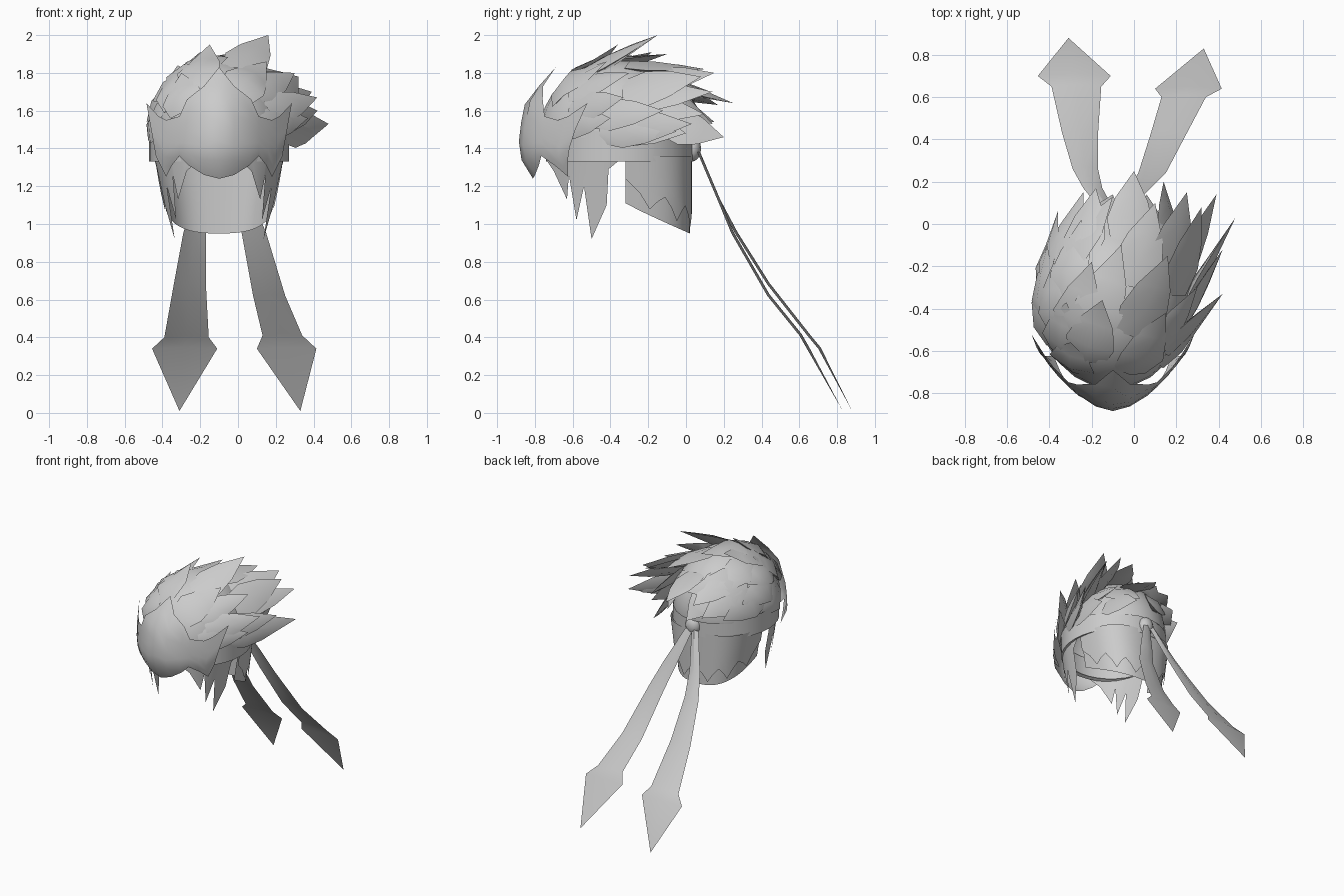
import bpy, bmesh, math
from mathutils import Vector

cube = bpy.data.objects.get("Cube")
if cube:
    bpy.data.objects.remove(cube)

grey = bpy.data.materials.new("plain_grey")
grey.use_nodes = True
grey.diffuse_color = (0.6, 0.6, 0.6, 1)
grey.node_tree.nodes["Principled BSDF"].inputs["Base Color"].default_value = (0.6, 0.6, 0.6, 1)

MID_X = -0.1
CENTRE = Vector((MID_X, -0.36, 1.46))
RADII = Vector((0.36, 0.42, 0.41))


def finish(name, bm, angle=40, normals=True):
    if normals:
        bmesh.ops.recalc_face_normals(bm, faces=bm.faces)
    mesh = bpy.data.meshes.new(name)
    bm.to_mesh(mesh)
    bm.free()
    obj = bpy.data.objects.new(name, mesh)
    bpy.context.collection.objects.link(obj)
    mesh.materials.append(grey)
    bpy.ops.object.select_all(action='DESELECT')
    obj.select_set(True)
    bpy.context.view_layer.objects.active = obj
    bpy.ops.object.shade_smooth_by_angle(angle=math.radians(angle))
    return obj


def loft(bm, rows, closed=False):
    """Join rows of points with quads."""
    grid = [[bm.verts.new(p) for p in row] for row in rows]
    for a, b in zip(grid, grid[1:]):
        n = len(a)
        for i in range(n if closed else n - 1):
            j = (i + 1) % n
            bm.faces.new((a[i], a[j], b[j], b[i]))
    return grid


def on_dome(p, scale=1.0):
    d = p - CENTRE
    r = Vector([d[i] / RADII[i] for i in range(3)]).length
    return CENTRE + d * (scale / r), r


# Scalp under the spikes
bm = bmesh.new()
bmesh.ops.create_uvsphere(bm, u_segments=24, v_segments=16, radius=1)
for v in bm.verts:
    v.co = CENTRE + Vector([v.co[i] * RADII[i] for i in range(3)])
bmesh.ops.bisect_plane(bm, geom=bm.verts[:] + bm.edges[:] + bm.faces[:],
                       plane_co=(0, 0, 1.45), plane_no=(0, 0, -1), clear_outer=True)
finish("hair_cap", bm)


# Swept hair spikes: flattened blades that leave the scalp and end at a tip
def spike(bm, tip, width, sweep):
    tip = Vector(tip)
    start = tip - sweep
    start.z = max(start.z, 1.5)
    base, _ = on_dome(start, 0.97)
    along = (tip - base).normalized()
    rows = []
    for t, w in ((0, 0.75), (0.3, 1.0), (0.6, 0.72)):
        p = base.lerp(tip, t)
        q, r = on_dome(p, 1.02)
        if r < 1.02 and t > 0:
            p = q
        out = (p - CENTRE).normalized()
        side = along.cross(out).normalized() * width * w
        thick = out * 0.03 * w
        rows.append([p - side, p + thick, p + side, p - thick * 1.6])
    grid = loft(bm, rows, closed=True)
    end = bm.verts.new(tip)
    last = grid[-1]
    for i in range(4):
        bm.faces.new((last[i], last[(i + 1) % 4], end))


crown_tips = [(.16, -.15, 2), (-.15, -.36, 1.95), (.15, -.42, 1.86), (-.32, -.37, 1.84),
              (-.3, -.56, 1.8), (-.06, -.1, 1.9), (-.2, -.18, 1.91), (.1, .1, 1.82),
              (.25, .15, 1.8), (.32, .08, 1.78), (-.1, .13, 1.7)]
side_tips = [(.39, .14, 1.7), (.42, -.33, 1.67), (.42, -.12, 1.6), (.48, .03, 1.53),
             (.37, -.4, 1.56), (.43, -.05, 1.49), (.3, -.3, 1.8), (.24, .1, 1.58)]
back_tips = [(0, .25, 1.64), (.14, .2, 1.46), (-.24, .15, 1.54), (-.36, .06, 1.52),
             (-.1, .14, 1.48), (-.41, -.1, 1.6), (-.38, -.18, 1.72), (-.44, -.24, 1.5),
             (.06, .14, 1.53), (-.25, .02, 1.7), (.3, .0, 1.48), (-.18, .17, 1.63)]
for name, tips, width, sweep in (
        ("crown_spikes", crown_tips, 0.12, Vector((0.14, 0.42, 0.1))),
        ("side_spikes", side_tips, 0.09, Vector((0.13, 0.42, 0.0))),
        ("back_spikes", back_tips, 0.11, Vector((0.04, 0.38, -0.06)))):
    bm = bmesh.new()
    for tip in tips:
        spike(bm, tip, width, sweep)
    finish(name, bm, 50)

# Headband ring
bm = bmesh.new()
rows = []
for z, grow in ((1.47, -0.02), (1.485, 0.0), (1.33, 0.0), (1.34, -0.025)):
    row = []
    for i in range(32):
        a = math.tau * i / 32
        tilt = 0.02 * math.sin(a) if z > 1.4 else 0
        row.append((MID_X + (0.37 + grow) * math.cos(a),
                    -0.35 + (0.39 + grow) * math.sin(a), z - tilt))
    rows.append(row)
loft(bm, rows, closed=True)
finish("headband", bm)

# Knot at the back of the headband
bm = bmesh.new()
bmesh.ops.create_uvsphere(bm, u_segments=12, v_segments=8, radius=1)
for v in bm.verts:
    v.co = Vector((MID_X + 0.015 + v.co.x * 0.06, 0.03 + v.co.y * 0.05, 1.4 + v.co.z * 0.07))
finish("knot", bm)

# Trailing ribbons: left edge, right edge, y and z at each station
right_ribbon = [(-.15, -.09, .06, 1.38), (-.24, -.15, .17, 1.12), (-.29, -.17, .26, .95),
                (-.34, -.17, .43, .68), (-.39, -.155, .65, .4), (-.455, -.11, .7, .34)]
left_ribbon = [(-.1, -.04, .06, 1.38), (-.03, .08, .17, 1.12), (.02, .15, .24, .95),
               (.08, .25, .43, .62), (.13, .34, .6, .41), (.1, .415, .64, .34)]
for name, stations, tip in (("right_ribbon", right_ribbon, (-.31, .88, .01)),
                            ("left_ribbon", left_ribbon, (.33, .83, .01))):
    bm = bmesh.new()
    rows = [[(a, y, z), ((a + b) / 2, y + 0.012, z + 0.008), (b, y, z)]
            for a, b, y, z in stations]
    last = loft(bm, rows)[-1]
    end = bm.verts.new(tip)
    for i in range(2):
        bm.faces.new((last[i], last[i + 1], end))
    finish(name, bm)

# Nape hair: a tapering wall round the back, with a jagged outer layer
for name, grow, jagged in (("nape_inner", 0.0, False), ("nape_outer", 0.012, True)):
    bm = bmesh.new()
    count = 24
    columns = []
    for i in range(count + 1):
        a = math.pi * i / count
        low = 1.11 - 0.16 * math.sin(a) ** 0.7
        if jagged:
            low += 0.03 + (0.1 if i % 4 == 0 else 0.06 if i % 2 else 0.0)
        column = []
        for k in range(4):
            z = 1.36 + (low - 1.36) * k / 3
            taper = 1 - 0.5 * (1.36 - z)
            c, s = math.cos(a), math.sin(a)
            x = math.copysign(abs(c) ** 0.75, c) * (0.33 * taper + grow)
            column.append((MID_X + x, -0.32 + (0.34 + grow) * s ** 0.75, z))
        columns.append(column)
    loft(bm, columns)
    finish(name, bm)

# Side locks hanging in front of the ears
fringe = [(-.74, 1.34), (-.7, 1.28), (-.63, 1.13), (-.62, 1.26), (-.58, 1.02), (-.54, 1.2),
          (-.5, .92), (-.42, 1.1), (-.41, 1.29), (-.35, 1.34)]
for name, sign in (("left_lock", 1), ("right_lock", -1)):
    bm = bmesh.new()
    columns = []
    for y, low in fringe:
        wide = 0.355 * math.sqrt(max(0.03, 1 - ((y + 0.35) / 0.41) ** 2))
        column = []
        for k in range(4):
            z = 1.4 + (low - 1.4) * k / 3
            column.append((MID_X + sign * wide * (1 - 0.6 * (1.4 - z)), y, z))
        columns.append(column)
    loft(bm, columns)
    finish(name, bm)

# Ridged front plate with winged corners, mirrored about its ridge
ridge = [(1.24, -.81), (1.37, -.89), (1.5, -.88), (1.65, -.85), (1.83, -.69)]


def ridge_y(z):
    for (z0, y0), (z1, y1) in zip(ridge, ridge[1:]):
        if z <= z1:
            return y0 + (y1 - y0) * (z - z0) / (z1 - z0)
    return ridge[-1][1]


top_edge = [(0, 1.83), (.08, 1.73), (.17, 1.66), (.21, 1.57), (.28, 1.55), (.32, 1.57), (.385, 1.64)]
low_edge = [(0, 1.24), (.08, 1.26), (.16, 1.31), (.21, 1.36), (.25, 1.31), (.28, 1.25), (.335, 1.36)]
bm = bmesh.new()
half = []
for (xt, zt), (xb, zb) in zip(top_edge, low_edge):
    column = []
    for k in range(7):
        t = k / 6
        x, z = xt + (xb - xt) * t, zt + (zb - zt) * t
        column.append(Vector((x, ridge_y(z) + 0.33 * (x / 0.385) ** 1.7, z)))
    half.append(column)
mirrored = [[Vector((-p.x, p.y, p.z)) for p in col] for col in half[:0:-1]]
loft(bm, [[p + Vector((MID_X, 0, 0)) for p in col] for col in mirrored + half])
finish("front_plate", bm, 30)
